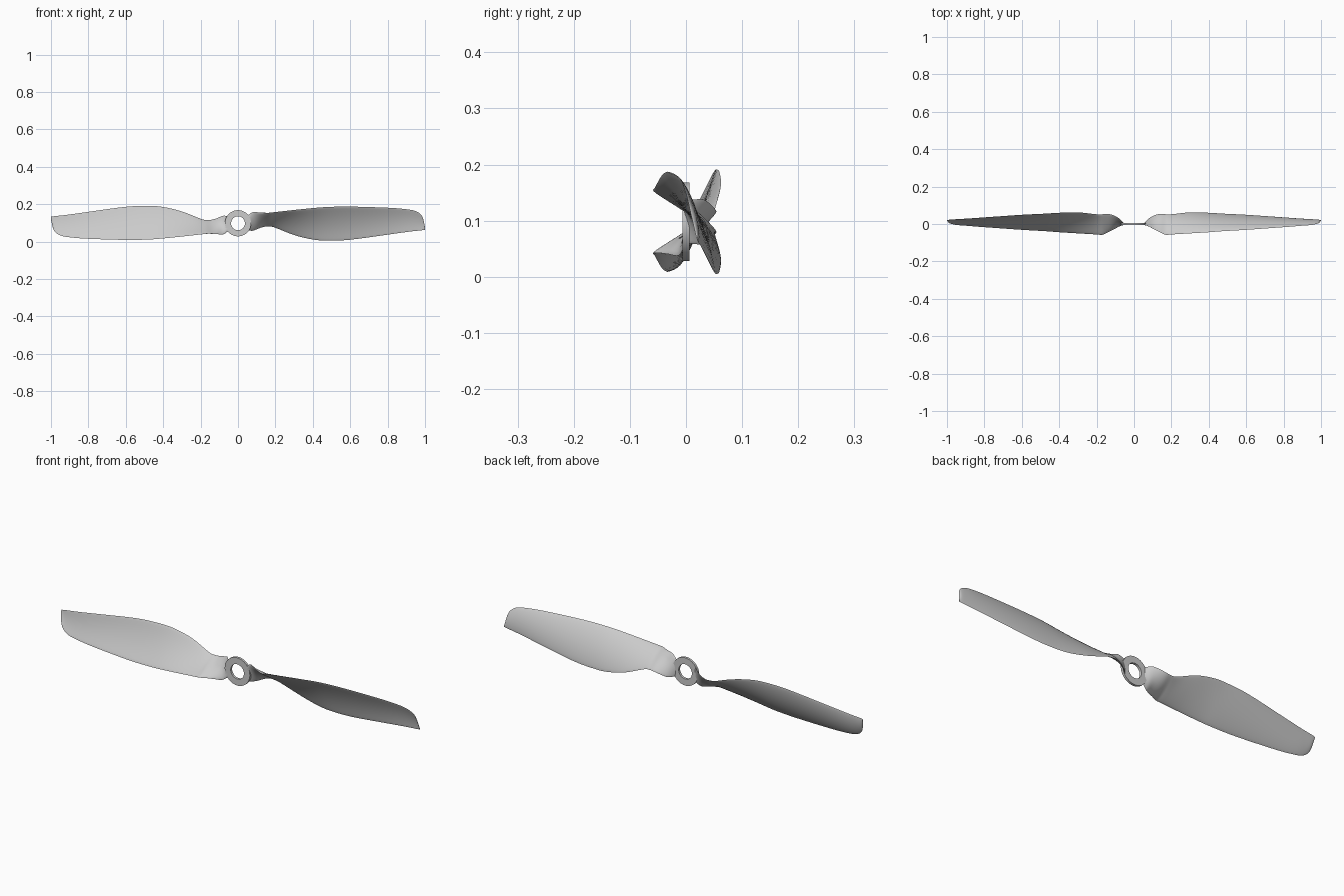
import bpy, bmesh, math
from mathutils import Vector, Matrix

if "Cube" in bpy.data.objects:
    bpy.data.objects.remove(bpy.data.objects["Cube"])

HUB_Z = 0.098

# Blade stations: x, leading edge (y, z), trailing edge (y, z), thickness
STATIONS = [
    (0.055, -0.003, 0.142, 0.003, 0.060, 0.010),
    (0.080, -0.013, 0.158, 0.030, 0.058, 0.011),
    (0.110, -0.030, 0.156, 0.047, 0.070, 0.012),
    (0.140, -0.044, 0.154, 0.054, 0.079, 0.012),
    (0.170, -0.058, 0.154, 0.052, 0.080, 0.011),
    (0.200, -0.056, 0.158, 0.052, 0.074, 0.010),
    (0.300, -0.050, 0.169, 0.062, 0.035, 0.010),
    (0.400, -0.044, 0.179, 0.060, 0.011, 0.010),
    (0.480, -0.038, 0.185, 0.055, 0.005, 0.010),
    (0.600, -0.031, 0.187, 0.049, 0.010, 0.009),
    (0.800, -0.017, 0.181, 0.035, 0.037, 0.007),
    (0.900, -0.009, 0.173, 0.028, 0.051, 0.006),
    (0.950, -0.005, 0.163, 0.025, 0.057, 0.005),
    (0.980, 0.002, 0.142, 0.023, 0.060, 0.004),
    (0.992, 0.008, 0.115, 0.022, 0.062, 0.003),
    (1.000, 0.018, 0.073, 0.021, 0.063, 0.002),
]


def catmull(p0, p1, p2, p3, t):
    return tuple(0.5 * (2 * b + (c - a) * t + (2 * a - 5 * b + 4 * c - d) * t * t
                        + (3 * b - a - 3 * c + d) * t ** 3)
                 for a, b, c, d in zip(p0, p1, p2, p3))


def finish(bm, name):
    bmesh.ops.recalc_face_normals(bm, faces=bm.faces[:])
    me = bpy.data.meshes.new(name)
    bm.to_mesh(me)
    bm.free()
    ob = bpy.data.objects.new(name, me)
    bpy.context.collection.objects.link(ob)
    bpy.ops.object.select_all(action='DESELECT')
    ob.select_set(True)
    bpy.context.view_layer.objects.active = ob
    bpy.ops.object.shade_smooth_by_angle(angle=math.radians(40))
    return ob


def bridge(bm, a, b):
    n = len(a)
    for i in range(n):
        j = (i + 1) % n
        bm.faces.new((a[i], a[j], b[j], b[i]))


def section(st, n=12):
    # thin cambered aerofoil between the two edges
    x, ly, lz, ty, tz, th = st
    le, te = Vector((x, ly, lz)), Vector((x, ty, tz))
    chord = te - le
    nrm = Vector((0, -chord.z, chord.y)).normalized()
    camber = 0.06 * chord.length * min(1, max(0, (x - 0.05) / 0.2))
    pts = []
    for side in (1, -1):
        for k in range(n):
            a = math.pi * k / n
            u = 0.5 * (1 - math.cos(a)) if side > 0 else 0.5 * (1 + math.cos(a))
            half = 0.5 * th * math.sin(a) * (1.15 - 0.3 * u)
            pts.append(le + chord * u + nrm * (4 * camber * u * (1 - u) + side * half))
    return pts


def blade(name, flip):
    bm = bmesh.new()
    s, rings = STATIONS, []
    for i in range(len(s) - 1):
        p0, p3 = s[max(i - 1, 0)], s[min(i + 2, len(s) - 1)]
        for k in range(4):
            rings.append(section(catmull(p0, s[i], s[i + 1], p3, k / 4)))
    rings.append(section(s[-1]))
    loops = [[bm.verts.new(p) for p in r] for r in rings]
    for a, b in zip(loops, loops[1:]):
        bridge(bm, a, b)
    bm.faces.new(loops[0])
    bm.faces.new(loops[-1])
    if flip:
        bmesh.ops.rotate(bm, verts=bm.verts[:], cent=(0, 0, HUB_Z),
                         matrix=Matrix.Rotation(math.pi, 3, 'Y'))
    return finish(bm, name)


# Two opposite blades
blade("right_blade", False)
blade("left_blade", True)

# Flat hub ring with a shaft hole
bm = bmesh.new()
loops = []
for r, y in ((0.07, -0.006), (0.07, 0.006), (0.037, 0.006), (0.037, -0.006)):
    loops.append([bm.verts.new((r * math.cos(2 * math.pi * i / 64), y,
                                HUB_Z + r * math.sin(2 * math.pi * i / 64)))
                  for i in range(64)])
for i in range(4):
    bridge(bm, loops[i], loops[(i + 1) % 4])
finish(bm, "hub_ring")
